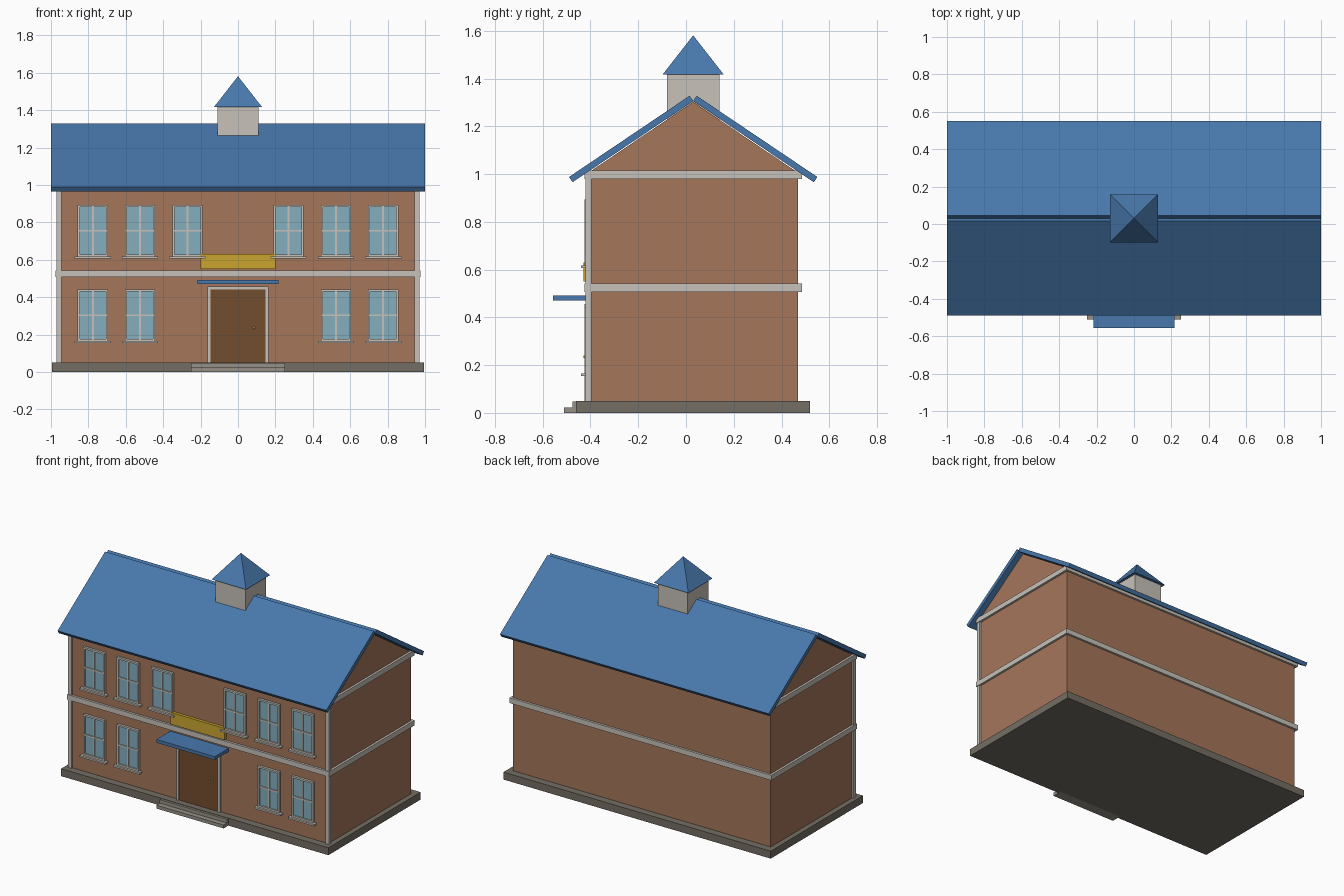
import bpy
import bmesh
from mathutils import Matrix

default = bpy.data.objects.get("Cube")
if default:
    bpy.data.objects.remove(default, do_unlink=True)


def material(name, rgb):
    m = bpy.data.materials.new(name)
    m.use_nodes = True
    m.diffuse_color = (*rgb, 1)
    m.node_tree.nodes["Principled BSDF"].inputs["Base Color"].default_value = (*rgb, 1)
    return m


brick = material("brick", (0.376, 0.18, 0.102))
blue = material("blue_roofing", (0.065, 0.188, 0.413))
trim = material("pale_trim", (0.57, 0.54, 0.487))
stone = material("dark_stone", (0.174, 0.156, 0.127))
step = material("step_stone", (0.305, 0.283, 0.242))
glass = material("window_glass", (0.231, 0.429, 0.515))
wood = material("door_wood", (0.171, 0.074, 0.027))
gold = material("gold", (0.597, 0.376, 0.03))

MID = 0.03      # depth of the ridge line
WALL = -0.41    # front wall plane


def finish(name, bm, mat):
    bmesh.ops.recalc_face_normals(bm, faces=bm.faces)
    mesh = bpy.data.meshes.new(name)
    bm.to_mesh(mesh)
    bm.free()
    mesh.materials.append(mat)
    obj = bpy.data.objects.new(name, mesh)
    bpy.context.collection.objects.link(obj)
    return obj


def add_box(bm, x, y, z):
    size = [b - a for a, b in (x, y, z)]
    centre = [(a + b) / 2 for a, b in (x, y, z)]
    bmesh.ops.create_cube(bm, size=1, matrix=Matrix.Translation(centre) @ Matrix.Diagonal((*size, 1)))


def boxes(name, mat, *spans):
    bm = bmesh.new()
    for span in spans:
        add_box(bm, *span)
    return finish(name, bm, mat)


def extruded(name, mat, profile, half):
    """Side profile in (y, z), extruded along x."""
    bm = bmesh.new()
    face = bm.faces.new([bm.verts.new((-half, y, z)) for y, z in profile])
    new = bmesh.ops.extrude_face_region(bm, geom=[face])["geom"]
    moved = [v for v in new if isinstance(v, bmesh.types.BMVert)]
    bmesh.ops.translate(bm, verts=moved, vec=(2 * half, 0, 0))
    return finish(name, bm, mat)


# Foundation, walls with gables, entrance steps
boxes("foundation", stone, ((-0.995, 0.995), (-0.46, 0.52), (0, 0.05)))
extruded("walls", brick, [(WALL, 0.04), (0.47, 0.04), (0.47, 1.005),
                          (MID, 1.302), (WALL, 1.005)], 0.96)
boxes("lower_step", step, ((-0.25, 0.25), (-0.51, -0.44), (0, 0.023)))
boxes("upper_step", step, ((-0.25, 0.25), (-0.475, -0.44), (0.023, 0.047)))

# Trim bands and front corner posts
for name, z in (("middle_band", 0.507), ("eave_band", 0.979)):
    boxes(name, trim, ((-0.975, 0.975), (-0.425, 0.485), (z, z + 0.035)))
for name, s in (("left_corner_post", 1), ("right_corner_post", -1)):
    boxes(name, trim, (sorted((s * 0.945, s * 0.97)), (-0.42, -0.395), (0.05, 0.99)))

# Two roof slabs with an open ridge
for name, s in (("front_roof_slab", -1), ("back_roof_slab", 1)):
    section = [(0.52, 0.988), (0.505, 0.966), (0, 1.306), (0.015, 1.328)]
    extruded(name, blue, [(MID + s * y, z) for y, z in section], 1.0)

# Cupola with a pyramid cap
boxes("cupola", trim, ((-0.11, 0.11), (MID - 0.11, MID + 0.11), (1.22, 1.417)))
bm = bmesh.new()
bmesh.ops.create_cone(bm, cap_ends=True, segments=4, radius1=0.128 * 2 ** 0.5, radius2=0, depth=0.164,
                      matrix=Matrix.Translation((0, MID, 1.499)) @ Matrix.Rotation(0.7853982, 4, "Z"))
finish("cupola_cap", bm, blue)


def window(name, x, z):
    """Pane with frame, cross bars and sill, centred on x and z."""
    w, h, t = 0.081, 0.138, 0.012
    boxes(name + "_pane", glass, ((x - w, x + w), (WALL - 0.007, WALL + 0.01), (z - h, z + h)))
    depth = (WALL - 0.016, WALL)
    bars = [((x + s * (w - t / 2) - t / 2, x + s * (w - t / 2) + t / 2), depth, (z - h, z + h))
            for s in (-1, 1)]
    bars += [((x - w, x + w), depth, (z + s * (h - t / 2) - t / 2, z + s * (h - t / 2) + t / 2))
             for s in (-1, 1)]
    inner = (WALL - 0.013, WALL)
    bars.append(((x - 0.005, x + 0.005), inner, (z - h, z + h)))
    bars.append(((x - w, x + w), inner, (z - 0.005, z + 0.005)))
    boxes(name + "_frame", trim, *bars)
    boxes(name + "_sill", trim, ((x - 0.097, x + 0.097), (WALL - 0.03, WALL), (z - h - 0.011, z - h)))


# Two window rows, the lower one leaving room for the door
for row, z, columns in (("upper", 0.755, (0.27, 0.524, 0.776)), ("lower", 0.303, (0.524, 0.776))):
    for i, x in enumerate(columns):
        window(f"{row}_left_window_{i + 1}", x, z)
        window(f"{row}_right_window_{i + 1}", -x, z)

# Door, frame, knob, canopy and sign plate
boxes("door", wood, ((-0.146, 0.146), (WALL - 0.008, WALL + 0.01), (0.05, 0.442)))
boxes("door_frame", trim,
      ((-0.162, -0.146), (WALL - 0.015, WALL), (0.05, 0.457)),
      ((0.146, 0.162), (WALL - 0.015, WALL), (0.05, 0.457)),
      ((-0.146, 0.146), (WALL - 0.015, WALL), (0.442, 0.457)))
bm = bmesh.new()
bmesh.ops.create_uvsphere(bm, u_segments=10, v_segments=6, radius=0.007,
                          matrix=Matrix.Translation((0.085, WALL - 0.013, 0.235)))
finish("door_knob", bm, gold)
boxes("door_canopy", blue, ((-0.217, 0.217), (-0.557, WALL), (0.47, 0.492)))
boxes("sign_plate", gold, ((-0.2, 0.2), (WALL - 0.02, WALL), (0.55, 0.63)))
